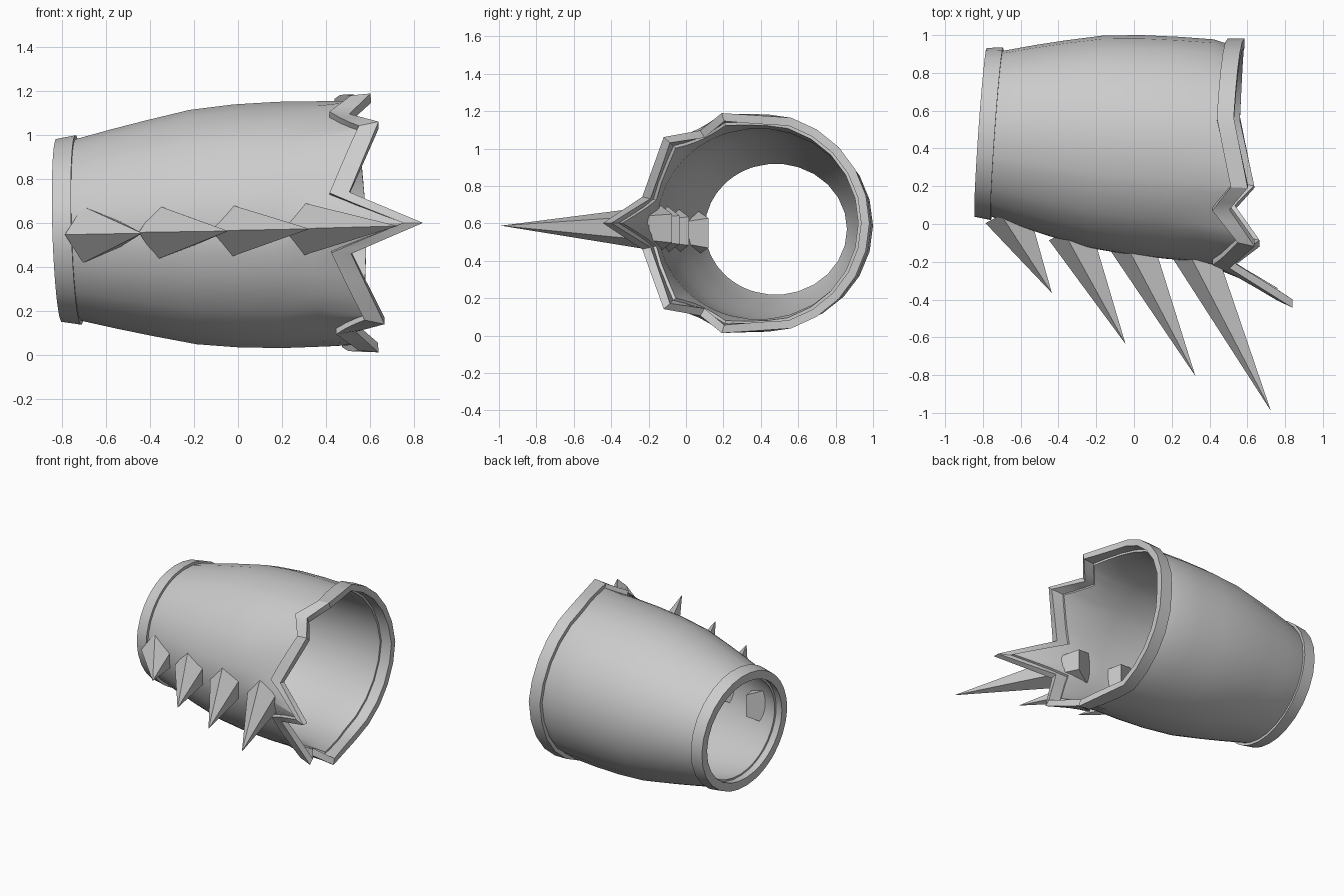
import bpy, bmesh, math
from mathutils import Vector

if "Cube" in bpy.data.objects:
    bpy.data.objects.remove(bpy.data.objects["Cube"])

grey = bpy.data.materials.new("plain grey")
grey.use_nodes = True
grey.diffuse_color = (0.6, 0.6, 0.6, 1)
grey.node_tree.nodes["Principled BSDF"].inputs["Base Color"].default_value = (0.6, 0.6, 0.6, 1)


def finish(name, bm, smooth=True):
    bmesh.ops.recalc_face_normals(bm, faces=bm.faces)
    mesh = bpy.data.meshes.new(name)
    bm.to_mesh(mesh)
    bm.free()
    mesh.materials.append(grey)
    ob = bpy.data.objects.new(name, mesh)
    bpy.context.collection.objects.link(ob)
    if smooth:
        bpy.ops.object.select_all(action="DESELECT")
        ob.select_set(True)
        bpy.context.view_layer.objects.active = ob
        bpy.ops.object.shade_smooth_by_angle(angle=math.radians(32))
    return ob


def closed_skin(name, columns):
    """Skin closed cross-sections around a ring."""
    bm = bmesh.new()
    cols = [[bm.verts.new(p) for p in c] for c in columns]
    n, m = len(cols), len(cols[0])
    for i in range(n):
        a, b = cols[i], cols[(i + 1) % n]
        for j in range(m):
            k = (j + 1) % m
            bm.faces.new((a[j], a[k], b[k], b[j]))
    return finish(name, bm)


# Body profile: position along the axis, radius in y, radius in z
PROFILE = [(-0.76, .425, .40), (-0.72, .44, .415), (-0.56, .482, .455), (-0.4, .52, .492),
           (-0.2, .562, .535), (0, .58, .555), (0.2, .587, .562), (0.38, .588, .56)]


def on_axis(u, ry, rz, t):
    dy, dz = ry * math.cos(t), rz * math.sin(t)
    return Vector((u - .03 * dz + .07 * dy, .42 - .08 * u + dy, .588 + .025 * u + dz))


# Torn edge: corners of the upper half (x, y offset, z offset), then a plain arc
RY, RZ = .605, .592
corners = [(.84, -.82, 0), (.51, -.61, .14), (.652, -.495, .46), (.52, -.30, .495), (.62, -.185, .588)]
start = math.radians(72)
corners.append((.545, RY * math.cos(start), RZ * math.sin(start)))
upper = []
for a, b in zip(corners, corners[1:]):
    upper += [Vector(a).lerp(Vector(b), k / 3) for k in range(3)]
for k in range(6):
    t = start * (1 - k / 5)
    upper.append(Vector((.545 + .04 * k / 5, RY * math.cos(t), RZ * math.sin(t))))
edge = upper + [Vector((p.x, p.y, -p.z)) for p in reversed(upper[1:-1])]


def rim_point(x, r, t):
    dy, dz = r * math.cos(t), r * math.sin(t)
    return Vector((x - .03 * dz, .376 + dy, .602 + dz))


body_cols, rim_cols, cuff_cols = [], [], []
for p in edge:
    t = math.atan2(p.z, p.y)
    r = math.hypot(p.y, p.z)
    plain = 1 / math.hypot(math.cos(t) / RY, math.sin(t) / RZ)
    # flared teeth lose their flare towards the body
    flare = max(0, (p.x - .49) / (p.x - .4))
    left, rl = p.x - .09, plain + (r - plain) * flare
    rim_cols.append([rim_point(left, rl, t), rim_point(p.x, r, t),
                     rim_point(p.x, r - .045, t), rim_point(left, rl - .045, t)])
    s = math.atan2(p.z / RZ, p.y / RY)
    outer = [on_axis(u, a, b, s) for u, a, b in PROFILE]
    inner = [on_axis(u, a - .045, b - .05, s) for u, a, b in PROFILE]
    outer.append(rim_point(left + .01, rl - .03, t))
    inner.append(rim_point(left + .01, rl - .06, t))
    body_cols.append(outer + inner[::-1])
    cuff_cols.append([on_axis(-.812, .447, .417, s), on_axis(-.725, .457, .432, s),
                      on_axis(-.725, .40, .365, s), on_axis(-.812, .392, .357, s)])

closed_skin("bracer_body", body_cols)
closed_skin("torn_rim", rim_cols)
closed_skin("wrist_cuff", cuff_cols)


# Five-sided spikes that pierce the front of the shell
def spike(name, base, tip, radius):
    base, tip = Vector(base), Vector(tip)
    d = (tip - base).normalized()
    base = base - d * .1
    up = Vector((0, 0, 1))
    side = up.cross(d).normalized()
    if side.x > 0:
        side = -side
    bm = bmesh.new()
    ring = []
    for k in range(5):
        a = math.tau * k / 5
        ring.append(bm.verts.new(base + radius * (side * math.cos(a) + up * math.sin(a))))
    point = bm.verts.new(tip)
    bm.faces.new(ring)
    for k in range(5):
        bm.faces.new((ring[k], ring[(k + 1) % 5], point))
    finish(name, bm, smooth=False)


spike("spike_1", (-.62, -.02, .55), (-.435, -.365, .555), .135)
spike("spike_2", (-.29, -.12, .56), (-.045, -.635, .565), .13)
spike("spike_3", (.03, -.17, .567), (.325, -.805, .575), .13)
spike("spike_4", (.36, -.21, .575), (.725, -.99, .588), .13)
